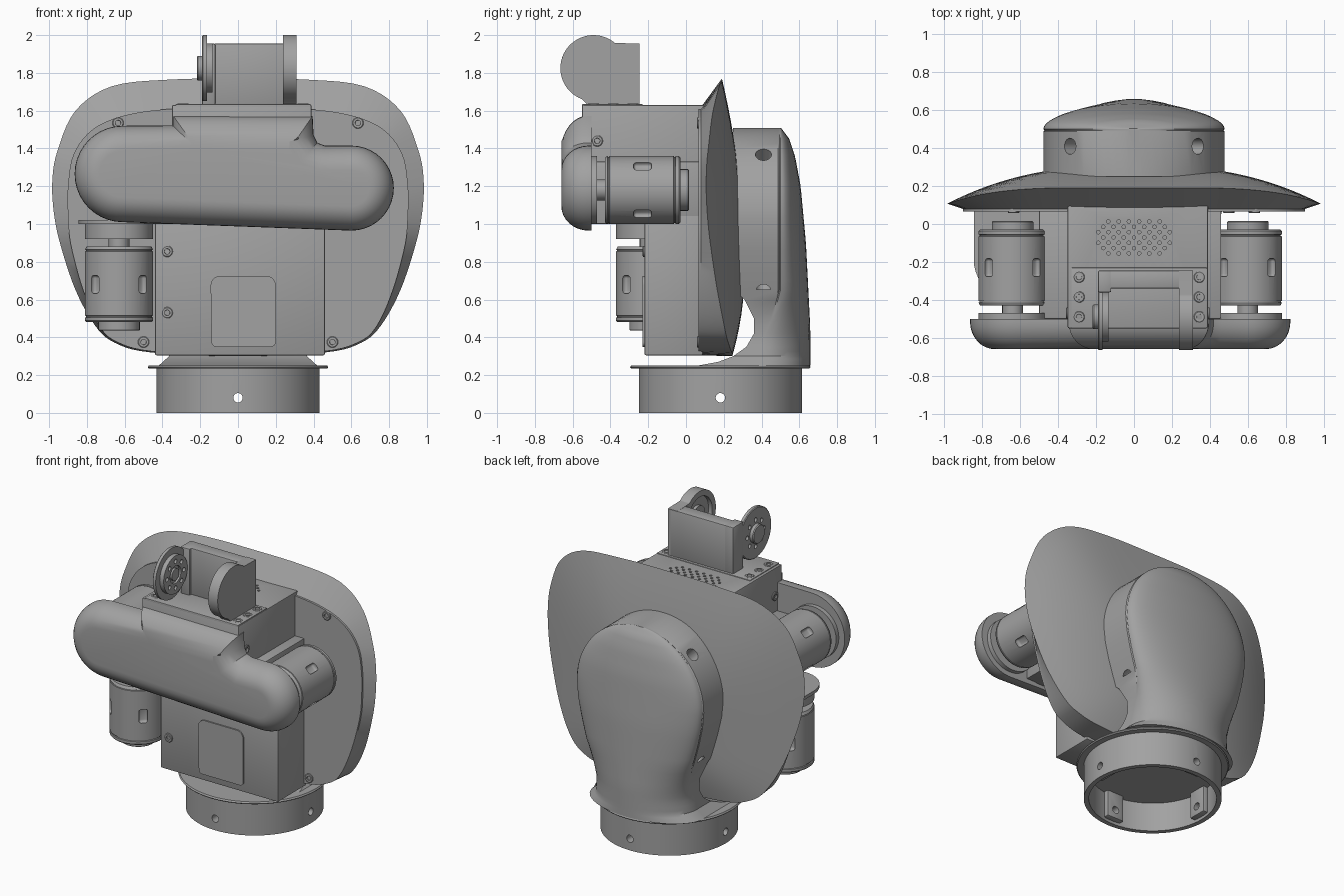
import bpy, bmesh
from math import sin, cos, pi, radians, sqrt, hypot
from mathutils import Matrix, Vector

old = bpy.data.objects.get("Cube")
if old:
    bpy.data.objects.remove(old)

grey = bpy.data.materials.new("plain grey")
grey.use_nodes = True
COL = (0.36, 0.36, 0.36, 1)
grey.diffuse_color = COL
grey.node_tree.nodes["Principled BSDF"].inputs["Base Color"].default_value = COL

T = Matrix.Translation
FRONT = Matrix.Rotation(pi / 2, 4, 'X')     # local z points to -y
SIDE = Matrix.Rotation(pi / 2, 4, 'Y')      # local z points to +x
parts = []


def finish(name, bm):
    bmesh.ops.recalc_face_normals(bm, faces=bm.faces)
    me = bpy.data.meshes.new(name)
    bm.to_mesh(me)
    bm.free()
    me.materials.append(grey)
    ob = bpy.data.objects.new(name, me)
    bpy.context.scene.collection.objects.link(ob)
    parts.append(ob)
    return ob


def box(name, x, y, z, bevel=0.008):
    bm = bmesh.new()
    size = Matrix.Diagonal((x[1] - x[0], y[1] - y[0], z[1] - z[0], 1))
    mid = T((sum(x) / 2, sum(y) / 2, sum(z) / 2))
    bmesh.ops.create_cube(bm, size=1, matrix=mid @ size)
    bmesh.ops.bevel(bm, geom=bm.edges[:], offset=bevel, segments=2, profile=0.5, affect='EDGES')
    return finish(name, bm)


def loft(name, rings):
    bm = bmesh.new()
    vs = [[bm.verts.new(p) for p in r] for r in rings]
    n = len(vs[0])
    for a, b in zip(vs, vs[1:]):
        for i in range(n):
            bm.faces.new((a[i], a[(i + 1) % n], b[(i + 1) % n], b[i]))
    bm.faces.new(vs[0])
    bm.faces.new(vs[-1])
    return finish(name, bm)


def lathe(name, profile, matrix, steps=56):
    bm = bmesh.new()
    vs = [bm.verts.new((r, 0, z)) for r, z in profile]
    es = [bm.edges.new(p) for p in zip(vs, vs[1:])]
    bmesh.ops.spin(bm, geom=vs + es, angle=2 * pi, steps=steps, axis=(0, 0, 1), cent=(0, 0, 0))
    bmesh.ops.remove_doubles(bm, verts=bm.verts, dist=1e-4)
    bmesh.ops.transform(bm, matrix=matrix, verts=bm.verts)
    return finish(name, bm)


def punch(ob, matrices, square=False, sides=20):
    """Cut unit cylinders or rounded cubes, placed by matrices, out of an object."""
    bm = bmesh.new()
    for m in matrices:
        if square:
            bmesh.ops.create_cube(bm, size=1, matrix=m)
        else:
            bmesh.ops.create_cone(bm, cap_ends=True, segments=sides, radius1=0.5, radius2=0.5, depth=1, matrix=m)
    if square:
        bmesh.ops.bevel(bm, geom=bm.edges[:], offset=.015, segments=3, profile=0.5, affect='EDGES')
    cutter = finish("cutter", bm)
    parts.remove(cutter)
    cutter.hide_render = True
    mod = ob.modifiers.new("holes", 'BOOLEAN')
    mod.operation, mod.solver, mod.object = 'DIFFERENCE', 'EXACT', cutter
    graph = bpy.context.evaluated_depsgraph_get()
    ob.data = bpy.data.meshes.new_from_object(ob.evaluated_get(graph))
    ob.modifiers.clear()
    bpy.data.objects.remove(cutter)


def arc(cx, cy, r, a, b, n=20):
    return [(cx + r * cos(radians(a + (b - a) * i / n)), cy + r * sin(radians(a + (b - a) * i / n)))
            for i in range(n + 1)]


def lerp(table, z):
    for (a, u), (b, v) in zip(table, table[1:]):
        if z <= b:
            return u + (v - u) * max(0, (z - a) / (b - a))
    return table[-1][1]


def inset(pts, d):
    """Move a counter-clockwise outline inwards by d with mitred corners."""
    out = []
    for i, p in enumerate(pts):
        p, q, s = Vector(p), Vector(pts[i - 1]), Vector(pts[(i + 1) % len(pts)])
        u, v = (p - q).normalized(), (s - p).normalized()
        n1, n2 = Vector((-u.y, u.x)), Vector((-v.y, v.x))
        out.append(p + (n1 + n2) * d / (1 + n1.dot(n2)))
    return out


def smooth_loop(half, k=5):
    """Mirror half an outline and round it with a spline."""
    pts = [Vector(p) for p in half] + [Vector((-x, z)) for x, z in half[-2:0:-1]]
    n, out = len(pts), []
    for i in range(n):
        a, b, c, d = (pts[(i + j) % n] for j in (-1, 0, 1, 2))
        for t in (j / k for j in range(k)):
            out.append(0.5 * (2 * b + (c - a) * t + (2 * a - 5 * b + 4 * c - d) * t**2
                              + (3 * b - a - 3 * c + d) * t**3))
    return out


# Dished shield behind the body, with a raised front plate
def back(x, z):
    drop = (0.115 if z > 0.75 else 0.32) * (z - 0.75) ** 2
    return max(0.1, 0.31 - hypot(drop, 0.2 * (abs(x) / 0.98) ** 2.5))


outer = smooth_loop([(0, 1.77), (.35, 1.765), (.665, 1.73), (.86, 1.6), (.955, 1.39), (.983, 1.23), (.975, 1.06),
                     (.94, .89), (.86, .65), (.755, .46), (.65, .37), (.46, .32), (0, .3)])
inner = smooth_loop([(0, 1.62), (.35, 1.61), (.6, 1.575), (.77, 1.5), (.87, 1.37), (.9, 1.2), (.9, 1.05),
                     (.885, .89), (.82, .65), (.735, .46), (.64, .375), (.45, .325), (0, .305)])
rings = [[(x, y, z) for x, z in inner] for y in (.066, .08)]
for s in (1, .9, .8, .7, .6, .5, .4, .3, .2, .1):
    ring = [(x * s, 1.03 + (z - 1.03) * s) for x, z in outer]
    rings.append([(x, back(x, z), z) for x, z in ring])
loft("shield", rings)

# Hollow base ring with lip, cross holes and inner pads
base = lathe("base_ring", [(0, .2), (.4, .2), (.4, 0), (.432, 0), (.432, .235), (.472, .235), (.478, .242),
                           (.472, .252), (0, .252)], T((0, .182, 0)), 72)
bores = [T((0, .182, .08)) @ r @ Matrix.Diagonal((.05, .05, 1.2, 1)) for r in (FRONT, SIDE)]
punch(base, bores)
for i in range(4):
    pad = box("base_pad", (.36, .41), (-.065, .065), (.02, .21))
    pad.data.transform(T((0, .182, 0)) @ Matrix.Rotation(i * pi / 2, 4, 'Z'))
    punch(pad, bores)

# Teardrop joint housing that narrows into a neck on the base
half_width = [(.25, .42), (.3, .365), (.4, .352), (.5, .36), (.6, .385), (.7, .415), (.8, .442), (.92, .468),
              (1.03, .478)]
front_y = [(.25, .06), (.27, .17), (.3, .25), (.35, .32), (.42, .36), (.5, .36), (.6, .31), (.65, .25)]
side_y = [(.25, .4), (.4, .42), (.5, .46), (.65, .5)]
back_y = [(.25, .658), (.45, .658), (.9, .635), (1.2, .607), (1.36, .577), (1.45, .547), (1.51, .502)]
levels = [.25, .26, .27, .285, .3, .325, .35, .38, .42, .46, .5, .55, .6, .65, .7, .75, .8, .86, .92, .97]
levels += [1.03 + .478 * sin(i * pi / 32) for i in range(16)] + [1.507]
rings = []
for z in levels:
    w = lerp(half_width, z) if z < 1.03 else sqrt(max(.0004, .478**2 - (z - 1.03) ** 2))
    f, s, b = lerp(front_y, z), lerp(side_y, z), lerp(back_y, z)
    groove = lerp([(.5, 0), (.65, .007)], z)
    curve = [(w * cos(i * pi / 24), s + (b - s) * sin(i * pi / 24), z) for i in range(25)]
    lead = [(w, f, z), (w, s - .012, z), (w - groove, s - .006, z)]
    rings.append(lead + curve + [(-x, y, z) for x, y, z in lead[::-1]])
housing = loft("joint_housing", rings)
punch(housing, [T((0, .41, 1.03)) @ Matrix.Rotation(pi / 4 + i * pi / 2, 4, 'Y') @ T((0, 0, .47))
                @ Matrix.Diagonal((.085, .085, .16, 1)) for i in range(4)])

# Body blocks with speaker grille on top
box("lower_body", (-.44, .46), (-.22, .09), (.305, 1.05))
box("body_flank", (-.5, .46), (-.5, .09), (1.0, 1.33))
block = box("upper_body", (-.35, .39), (-.55, .12), (1.0, 1.63))
holes = []
for row in range(7):
    for col in range(-7, 8):
        x, y = col * .027, -.155 + row * .028
        if (col + row) % 2 and abs(x) + abs(y + .07) * .8 < .215:
            holes.append(T((x, y, 1.63)) @ Matrix.Diagonal((.019, .019, .04, 1)))
punch(block, holes, sides=10)
panel = arc(.15, .675, .05, 0, 90, 6) + arc(-.095, .675, .05, 90, 180, 6) \
    + arc(-.115, .375, .025, 180, 270, 6) + arc(.175, .375, .025, 270, 360, 6)
loft("front_panel", [[(x, y, z) for x, z in panel] for y in (-.21, -.229)])

# Rounded front cover, its raised top step rounded further down
outline = arc(-.61, 1.265, .255, 90, 270) + arc(.6, 1.19, .225, -90, 90) + \
    [(.46, 1.415), (.42, 1.43), (.4, 1.47), (.395, 1.572), (-.345, 1.575), (-.345, 1.522)]
rings = [[(x, -.5, z) for x, z in outline]]
for i in range(9):
    a = i * pi / 16
    k = 1 - cos(a)
    rings.append([(p[0], -.515 - .145 * sin(a), p[1] - (.05 * k if o[1] > 1.55 else 0))
                  for p, o in zip(inset(outline, .13 * k), outline)])
loft("front_cover", rings)


# Motors: can with slots, shaft, pulley flange and end cap
def motor(name, matrix):
    can = lathe(name + "_can", [(0, 0), (.172, 0), (.18, .008), (.18, .025), (.174, .027), (.174, .033),
                                (.18, .035), (.18, .375), (.176, .377), (.176, .383), (.18, .385),
                                (.172, .4), (0, .4)], matrix)
    slots = [matrix @ Matrix.Rotation(pi / 4 + i * pi / 2, 4, 'Z') @ T((.18, 0, .2))
             @ Matrix.Diagonal((.05, .055, .095, 1)) for i in range(4)]
    punch(can, slots, square=True)
    lathe(name + "_end_cap", [(0, -.045), (.105, -.045), (.11, -.04), (.11, 0), (0, 0)], matrix)
    lathe(name + "_shaft", [(0, .39), (.055, .39), (.055, .45), (0, .45)], matrix, 24)
    lathe(name + "_flange", [(0, .44), (.18, .44), (.18, .52), (0, .52)], matrix)


motor("left_motor", T((.6, -.03, 1.18)) @ FRONT)
motor("right_motor", T((-.64, -.03, 1.265)) @ FRONT)
motor("vertical_motor", T((-.63, -.19, .48)))
shelf = arc(-.645, -.19, .2, 180, 360) + [(-.445, .09), (-.845, .09)]
loft("motor_shelf", [[(x, y, z) for x, y in shelf] for z in (1.0, 1.022)])

# Bracket on top: foot, back wall, ear and disc
box("bracket_foot", (-.33, .385), (-.55, -.23), (1.61, 1.635), .004)
box("bracket_wall", (-.13, .3), (-.34, -.245), (1.63, 1.955), .008)
box("bracket_cheek", (-.19, -.12), (-.36, -.245), (1.63, 1.955), .008)
ear = [(-.52, 1.63), (-.245, 1.63), (-.245, 1.955), (-.365, 1.958)] + arc(-.49, 1.825, .175, 50, 250, 36)
ear_plate = loft("bracket_ear", [[(x, y, z) for y, z in ear] for x in (.237, .31)])
disc_at = T((0, -.49, 1.825)) @ SIDE
punch(ear_plate, [disc_at @ T((0, 0, .24)) @ Matrix.Diagonal((.27, .27, .05, 1))], sides=48)
lathe("ear_hub", [(0, .3), (.07, .3), (.07, .245), (.03, .245), (.03, .255), (0, .255)], disc_at, 32)
bolts = [disc_at @ Matrix.Rotation(i * pi / 4, 4, 'Z') @ T((.092, 0, -.162))
         @ Matrix.Diagonal((.03, .03, .08, 1)) for i in range(8)]
disc = lathe("bracket_disc", [(0, -.19), (.17, -.19), (.175, -.185), (.175, -.165), (0, -.165)], disc_at)
rotor = lathe("disc_rotor", [(0, -.17), (.13, -.17), (.13, -.135), (.06, -.135), (.06, -.15), (.04, -.15),
                             (.04, -.135), (0, -.135)], disc_at)
punch(disc, bolts, sides=12)
punch(rotor, bolts, sides=12)
lathe("disc_hub", [(0, -.218), (.06, -.218), (.065, -.212), (.065, -.18), (0, -.18)], disc_at, 32)


# Screws with recessed heads
def screw(matrix):
    lathe("screw", [(0, -.02), (.03, -.02), (.03, .006), (.026, .009), (.015, .009), (.013, -.01), (0, -.01)],
          matrix, 18)


for y in (-.28, -.385, -.49):
    for x in (-.29, .345):
        screw(T((x, y, 1.63)))
for x, z in ((.635, 1.535), (.5, .375)):
    for side in (-x, x):
        screw(T((side, .066, z)) @ FRONT)
for z in (.53, .855):
    screw(T((-.375, -.22, z)) @ FRONT)
for m in (T((.39, -.47, 1.44)) @ SIDE, T((-.35, -.47, 1.44)) @ SIDE.inverted()):
    screw(m)

# Smooth shading with sharp creases
for ob in parts:
    bm = bmesh.new()
    bm.from_mesh(ob.data)
    for f in bm.faces:
        f.smooth = True
    for e in bm.edges:
        e.smooth = len(e.link_faces) == 2 and e.calc_face_angle(0) < radians(32)
    bm.to_mesh(ob.data)
    bm.free()
